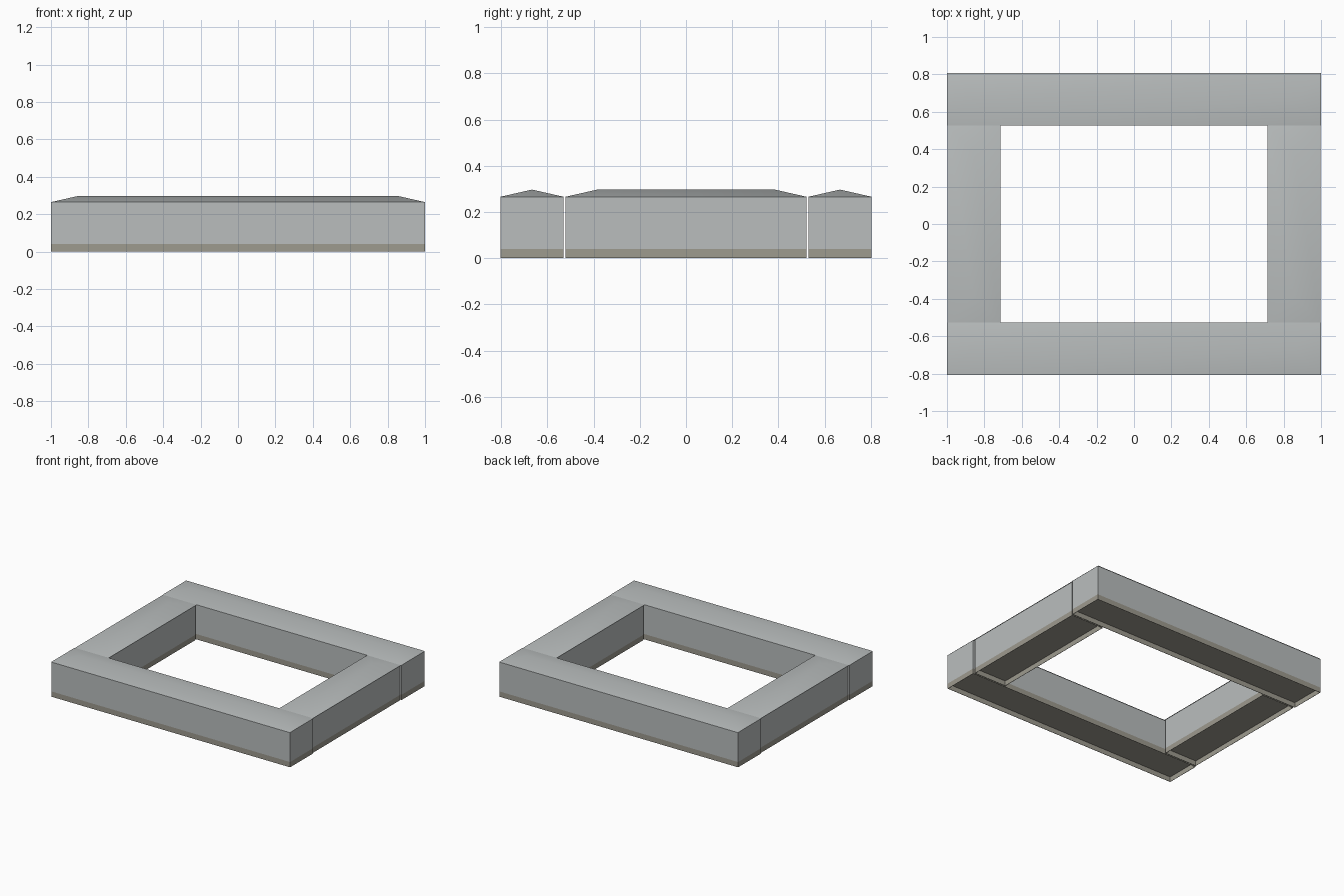
import bpy
import bmesh
import math

cube = bpy.data.objects.get("Cube")
if cube:
    bpy.data.objects.remove(cube, do_unlink=True)


def make_material(name, colour):
    mat = bpy.data.materials.new(name)
    mat.use_nodes = True
    mat.diffuse_color = (*colour, 1)
    mat.node_tree.nodes["Principled BSDF"].inputs["Base Color"].default_value = (*colour, 1)
    return mat


GREY = make_material("pale grey", (0.49, 0.515, 0.515))
BEIGE = make_material("stone beige", (0.34, 0.325, 0.275))

BASE_TOP, EAVE, RIDGE = 0.04, 0.265, 0.297
OVERHANG = 0.005


def finish(bm, name, mat):
    mesh = bpy.data.meshes.new(name)
    bmesh.ops.recalc_face_normals(bm, faces=bm.faces)
    bm.to_mesh(mesh)
    bm.free()
    mesh.materials.append(mat)
    obj = bpy.data.objects.new(name, mesh)
    bpy.context.collection.objects.link(obj)
    return obj


def corners(bm, x0, x1, y0, y1, z):
    return [bm.verts.new((x, y, z)) for x, y in ((x0, y0), (x1, y0), (x1, y1), (x0, y1))]


def walls(name, rect, z0, z1, mat, lid):
    """Four walls around a rectangle, with an optional lid."""
    bm = bmesh.new()
    low, high = corners(bm, *rect, z0), corners(bm, *rect, z1)
    for i in range(4):
        j = (i + 1) % 4
        bm.faces.new((low[i], low[j], high[j], high[i]))
    if lid:
        bm.faces.new(high)
    return finish(bm, name, mat)


def hipped_cap(name, rect):
    """Shallow hipped top with a ridge along the longer side."""
    x0, x1, y0, y1 = rect
    bm = bmesh.new()
    a, b, c, d = corners(bm, *rect, EAVE)
    half = min(x1 - x0, y1 - y0) / 2
    p = bm.verts.new((x0 + half, y0 + half, RIDGE))
    q = bm.verts.new((x1 - half, y1 - half, RIDGE))
    if x1 - x0 > y1 - y0:
        faces = ((a, b, q, p), (b, c, q), (c, d, p, q), (d, a, p))
    else:
        faces = ((a, b, p), (b, c, q, p), (c, d, q), (d, a, p, q))
    for face in faces + ((d, c, b, a),):
        bm.faces.new(face)
    cap = finish(bm, name, GREY)
    bpy.ops.object.select_all(action="DESELECT")
    cap.select_set(True)
    bpy.context.view_layer.objects.active = cap
    bpy.ops.object.shade_smooth_by_angle(angle=math.radians(30))


def bar(name, rect, end_inset):
    x0, x1, y0, y1 = rect
    inner = (x0 + end_inset, x1 - end_inset, y0 + OVERHANG, y1 - OVERHANG)
    # hollow base, open underneath
    base = walls(name + "_base", inner, 0, BASE_TOP, BEIGE, True)
    shell = base.modifiers.new("shell", "SOLIDIFY")
    shell.thickness = 0.003
    shell.offset = -1
    walls(name + "_body", inner, BASE_TOP, EAVE, GREY, False)
    hipped_cap(name + "_cap", rect)


# long bars front and back, shorter bars between them
bar("front_bar", (-1, 1, -0.808, -0.526), 0.001)
bar("back_bar", (-1, 1, 0.526, 0.808), 0.001)
bar("right_bar", (-0.997, -0.714, -0.526, 0.526), OVERHANG)
bar("left_bar", (0.714, 0.997, -0.526, 0.526), OVERHANG)
